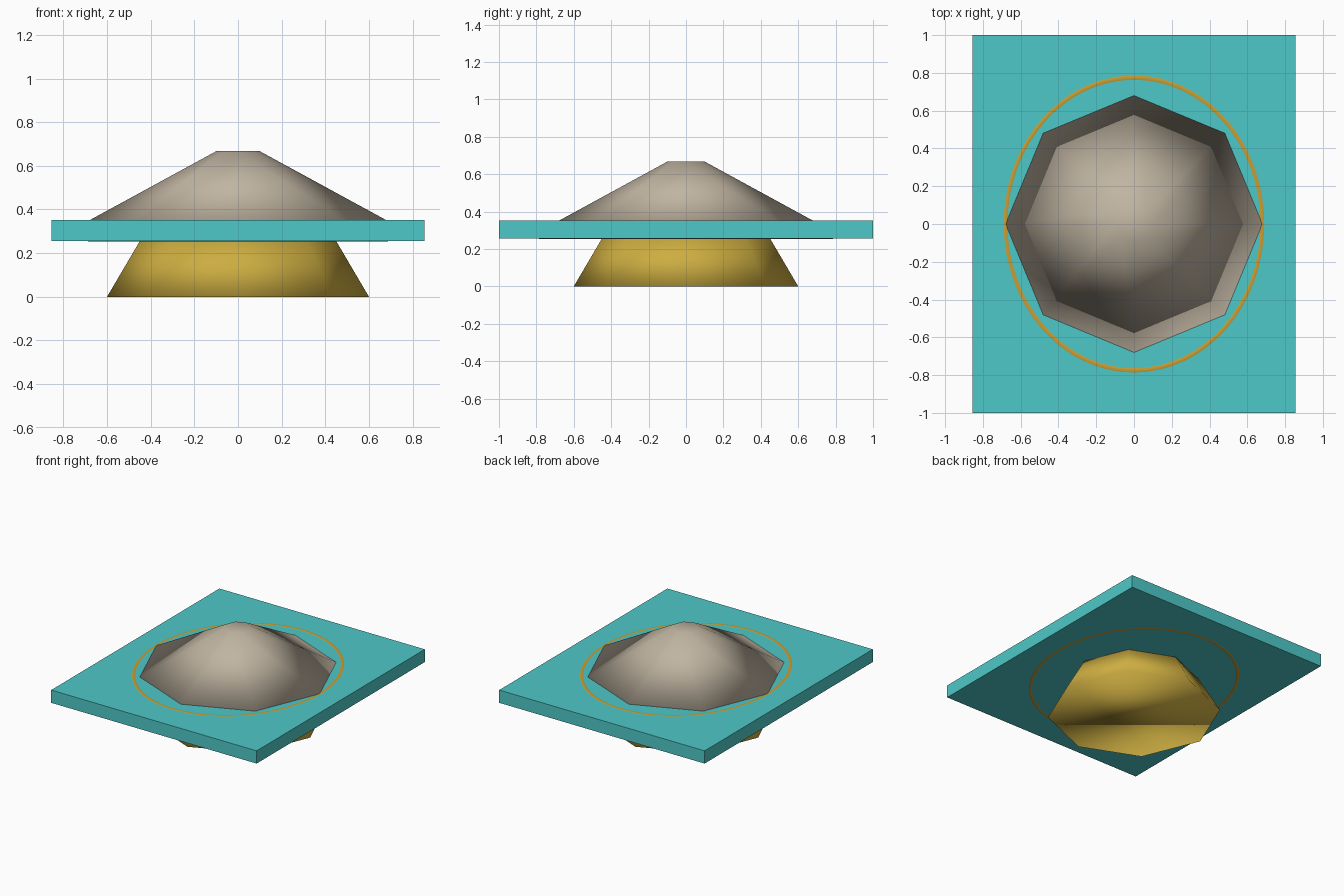
import bpy

if "Cube" in bpy.data.objects:
    bpy.data.objects.remove(bpy.data.objects["Cube"])


def material(name, colour):
    m = bpy.data.materials.new(name)
    m.diffuse_color = (*colour, 1)
    m.use_nodes = True
    m.node_tree.nodes["Principled BSDF"].inputs["Base Color"].default_value = m.diffuse_color
    return m


TEAL = material("teal", (0.076, 0.584, 0.578))
GOLD = material("gold", (0.61, 0.42, 0.053))
STONE = material("warm_grey", (0.53, 0.46, 0.36))
ORANGE = material("orange", (0.58, 0.34, 0.035))

SLAB_LOW, SLAB_HIGH = 0.255, 0.351
SLAB_MID = (SLAB_LOW + SLAB_HIGH) / 2


def finish(name, mat, smooth):
    ob = bpy.context.object
    ob.name = name
    ob.data.materials.append(mat)
    bpy.ops.object.transform_apply(location=False, rotation=False, scale=True)
    if smooth:
        bpy.ops.object.shade_smooth()
    return ob


def octagon_cone(name, mat, r_low, r_high, z_low, z_high):
    bpy.ops.mesh.primitive_cone_add(vertices=8, radius1=r_low, radius2=r_high,
                                    depth=z_high - z_low,
                                    location=(0, 0, (z_low + z_high) / 2))
    return finish(name, mat, True)


# flared foot and shallow roof, both eight-sided and fully smooth shaded
octagon_cone("foot", GOLD, 0.6, 0.45, 0, SLAB_LOW)
octagon_cone("roof", STONE, 0.68, 0.1, SLAB_HIGH, 0.667)

# flat rectangular slab
bpy.ops.mesh.primitive_cube_add(size=1, location=(0, 0, SLAB_MID))
bpy.context.object.scale = (1.71, 2, SLAB_HIGH - SLAB_LOW)
finish("slab", TEAL, False)

# oval ring sunk in the slab, just breaking through its top and bottom
bpy.ops.mesh.primitive_torus_add(major_radius=0.775, minor_radius=0.0495,
                                 major_segments=64, minor_segments=32,
                                 location=(0, 0, SLAB_MID))
bpy.context.object.scale = (0.877, 1, 1)
finish("oval_ring", ORANGE, True)
